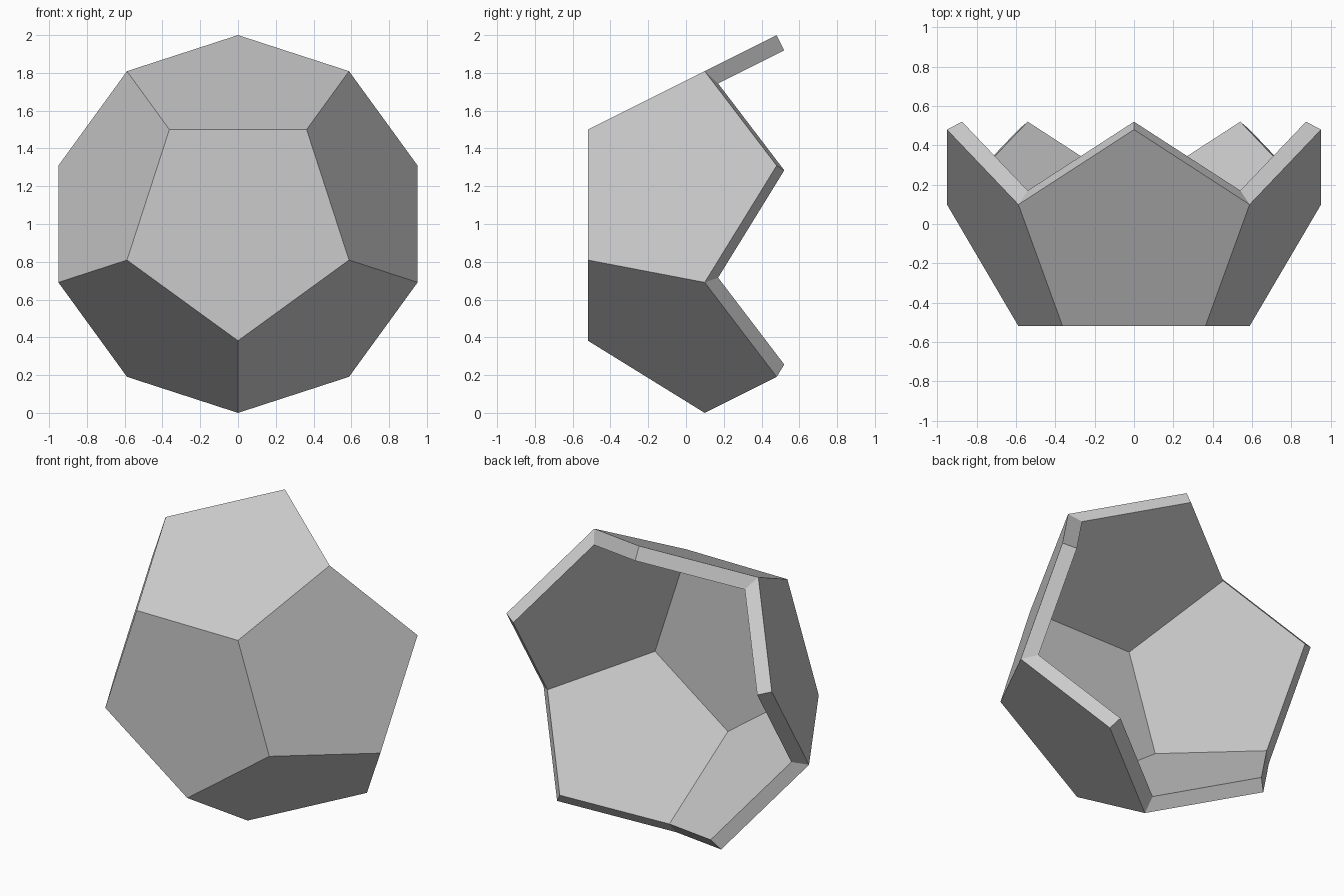
import bpy, bmesh, math

cube = bpy.data.objects.get("Cube")
if cube:
    bpy.data.objects.remove(cube)

# Half-dodecahedron proportions (rim circumradius 1)
PHI = (1 + math.sqrt(5)) / 2
INRADIUS = PHI / 2
CENTER_Y = 0.29
WALL = 0.09
SCALE = 1 - WALL / INRADIUS

grey = bpy.data.materials.new("plain_grey")
grey.use_nodes = True
colour = (0.6, 0.6, 0.6, 1)
grey.diffuse_color = colour
grey.node_tree.nodes["Principled BSDF"].inputs["Base Color"].default_value = colour

bm = bmesh.new()


def ring(radius, y, turn):
    """Five points around the front-to-back axis, starting at the bottom."""
    points = []
    for i in range(5):
        a = math.radians(72 * i + turn)
        points.append(bm.verts.new((radius * math.sin(a), y, 1 - radius * math.cos(a))))
    return points


def shell(base, valley, tip):
    """Front pentagon with five pentagonal petals around it."""
    bm.faces.new(base)
    for i in range(5):
        j = (i + 1) % 5
        bm.faces.new((base[i], valley[i], tip[i], valley[j], base[j]))


# Outer skin
front_y = CENTER_Y - INRADIUS
valley_y = CENTER_Y - (PHI - 1) ** 2 / 2
outer = (ring(PHI - 1, front_y, 0), ring(1, valley_y, 0), ring(1, 2 * CENTER_Y - 0.1, 36))

# Inner skin: rim walls stand square to each petal
lean = 1 / math.sqrt(5)
slide = WALL * (PHI - 1) / math.tan(math.radians(72))
inner = (
    ring((PHI - 1) * SCALE, front_y + WALL, 0),
    ring(1 - WALL + slide * 0.526, valley_y + WALL * (PHI - 1) + slide * 0.851, 0),
    ring(1 - WALL * 2 * lean, 2 * CENTER_Y - 0.1 + WALL * lean, 36),
)
shell(*outer)
shell(*inner)

# Rim joining both skins
for i in range(5):
    for v in (i, (i + 1) % 5):
        bm.faces.new((outer[1][v], outer[2][i], inner[2][i], inner[1][v]))

bmesh.ops.recalc_face_normals(bm, faces=bm.faces)
mesh = bpy.data.meshes.new("half_dodecahedron_shell")
bm.to_mesh(mesh)
bm.free()
mesh.materials.append(grey)
bpy.context.collection.objects.link(bpy.data.objects.new("half_dodecahedron_shell", mesh))
